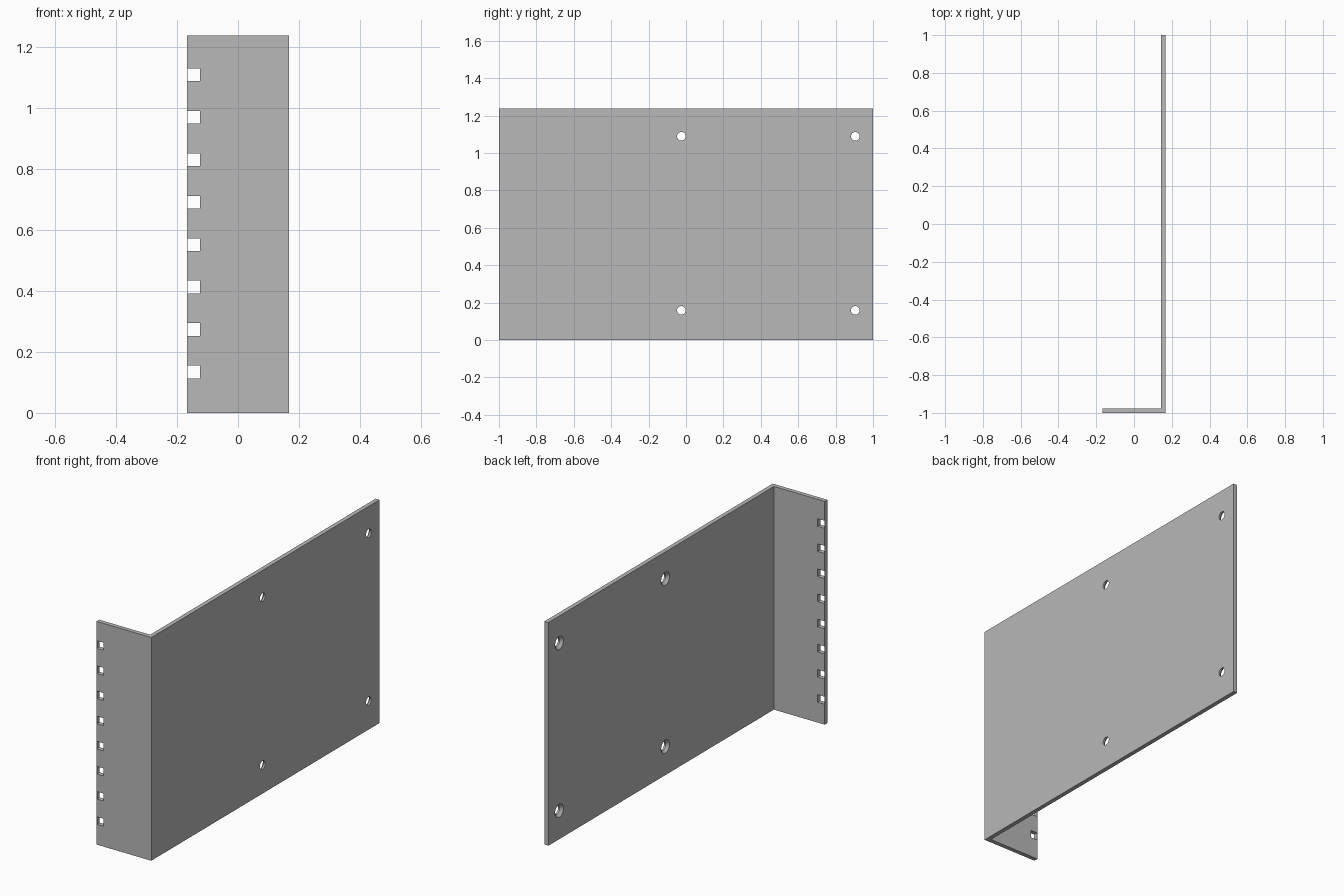
import bpy
import bmesh
from math import pi, radians
from mathutils import Matrix, Vector

cube = bpy.data.objects.get("Cube")
if cube:
    bpy.data.objects.remove(cube, do_unlink=True)

HALF_WIDTH, HALF_DEPTH, HEIGHT, THICK = 0.168, 1.0, 1.238, 0.024
INNER_X = HALF_WIDTH - THICK
HOLE_R, SINK_R, SINK_DEPTH = 0.023, 0.037, 0.014

metal = bpy.data.materials.new("plain grey metal")
metal.use_nodes = True
grey = (0.48, 0.48, 0.48, 1)
metal.diffuse_color = grey
metal.node_tree.nodes["Principled BSDF"].inputs["Base Color"].default_value = grey


def make_object(name, bm):
    bmesh.ops.recalc_face_normals(bm, faces=bm.faces)
    mesh = bpy.data.meshes.new(name)
    bm.to_mesh(mesh)
    bm.free()
    mesh.materials.append(metal)
    obj = bpy.data.objects.new(name, mesh)
    bpy.context.collection.objects.link(obj)
    return obj


def add_round(bm, x0, x1, r0, r1, y, z):
    """Round cutter along x, from radius r0 at x0 to r1 at x1."""
    place = Matrix.Translation(((x0 + x1) / 2, y, z)) @ Matrix.Rotation(pi / 2, 4, "Y")
    bmesh.ops.create_cone(bm, cap_ends=True, segments=32, radius1=r0, radius2=r1,
                          depth=x1 - x0, matrix=place)


# L-shaped bracket: long side plate and short front flange
bm = bmesh.new()
w, d = HALF_WIDTH, HALF_DEPTH
profile = [(-w, -d), (w, -d), (w, d), (INNER_X, d), (INNER_X, -d + THICK), (-w, -d + THICK)]
base = bm.faces.new([bm.verts.new((x, y, 0)) for x, y in profile])
swept = bmesh.ops.extrude_face_region(bm, geom=[base], use_keep_orig=True)
top = [v for v in swept["geom"] if isinstance(v, bmesh.types.BMVert)]
bmesh.ops.translate(bm, verts=top, vec=Vector((0, 0, HEIGHT)))
bracket = make_object("angle_bracket", bm)

# Row of square slots along the flange edge
bm = bmesh.new()
for i in range(8):
    place = Matrix.Translation((-0.1455, -d + THICK / 2, 0.134 + i * 0.1394))
    bmesh.ops.create_cube(bm, size=1, matrix=place @ Matrix.Diagonal((0.041, 0.1, 0.042, 1)))
slots = make_object("slot_cutter", bm)

# Four screw holes, and their countersinks on the inner face
drill, sink = bmesh.new(), bmesh.new()
overlap = 0.005
for y in (-0.025, 0.905):
    for z in (0.158, 1.089):
        add_round(drill, INNER_X - 0.05, w + 0.05, HOLE_R, HOLE_R, y, z)
        slope = (SINK_R - HOLE_R) / SINK_DEPTH
        add_round(sink, INNER_X - overlap, INNER_X + SINK_DEPTH,
                  SINK_R + slope * overlap, HOLE_R, y, z)
cutters = [slots, make_object("hole_cutter", drill), make_object("countersink_cutter", sink)]

# Cut the openings
bpy.context.view_layer.objects.active = bracket
bracket.select_set(True)
for cutter in cutters:
    cutter.hide_render = True
    mod = bracket.modifiers.new(cutter.name, "BOOLEAN")
    mod.operation = "DIFFERENCE"
    mod.solver = "EXACT"
    mod.object = cutter
    bpy.ops.object.modifier_apply(modifier=mod.name)
    bpy.data.objects.remove(cutter, do_unlink=True)

bpy.ops.object.shade_smooth_by_angle(angle=radians(30))
